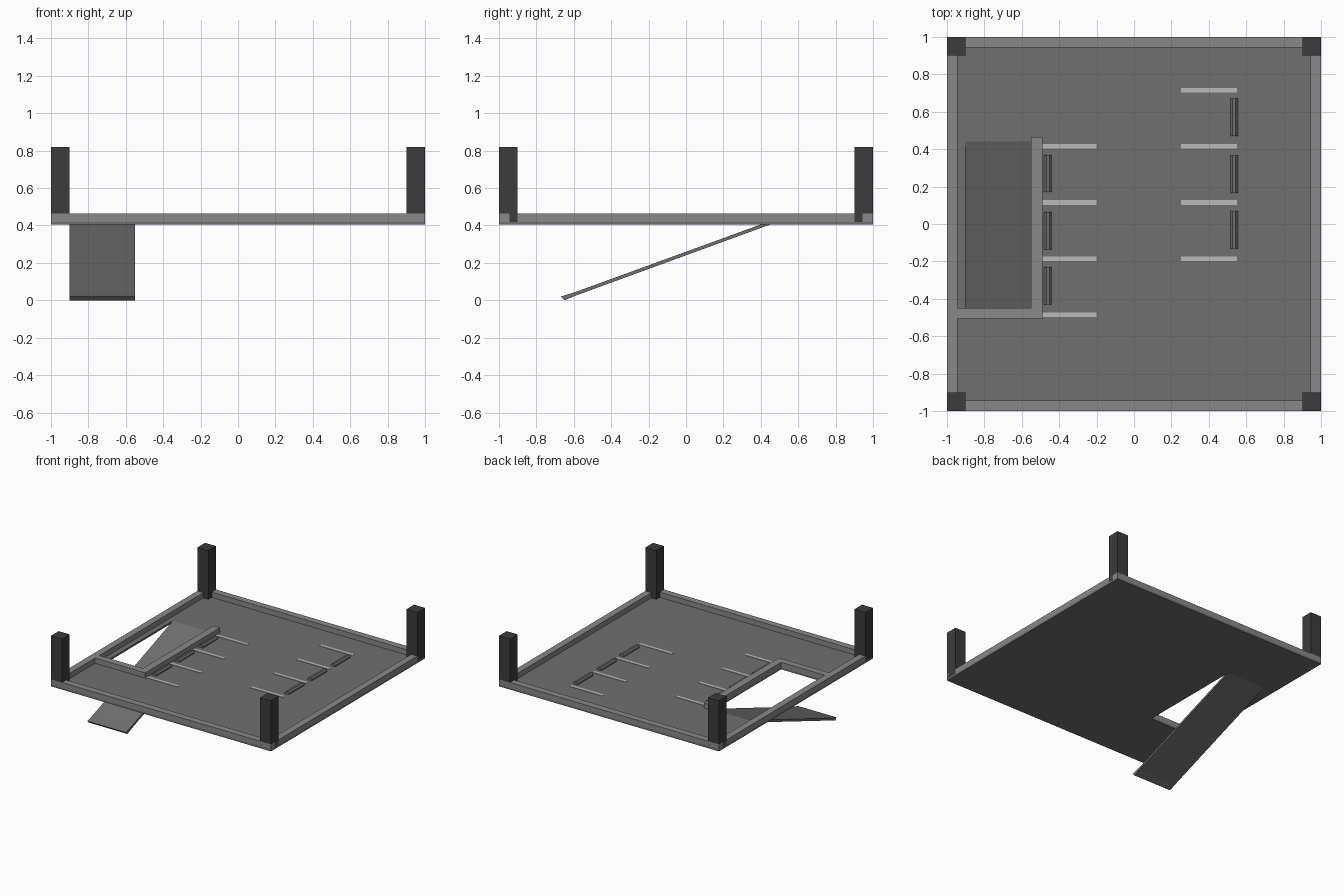
import bpy, bmesh

if "Cube" in bpy.data.objects:
    bpy.data.objects.remove(bpy.data.objects["Cube"])

DECK_Z = 0.42


def material(name, g):
    m = bpy.data.materials.new(name)
    m.diffuse_color = (g, g, g, 1)
    m.use_nodes = True
    m.node_tree.nodes["Principled BSDF"].inputs["Base Color"].default_value = m.diffuse_color
    return m


ASPHALT = material("asphalt", 0.16)
CONCRETE = material("concrete", 0.25)
DARK = material("dark_concrete", 0.045)
PAINT = material("line_paint", 0.5)


def finish(name, bm, mat):
    bmesh.ops.recalc_face_normals(bm, faces=bm.faces)
    me = bpy.data.meshes.new(name)
    bm.to_mesh(me)
    bm.free()
    me.materials.append(mat)
    ob = bpy.data.objects.new(name, me)
    bpy.context.collection.objects.link(ob)
    return ob


def prism(name, points, offset, mat):
    """Extrude a closed 3D outline along an offset vector."""
    bm = bmesh.new()
    face = bm.faces.new([bm.verts.new(p) for p in points])
    ext = bmesh.ops.extrude_face_region(bm, geom=[face], use_keep_orig=True)
    verts = [g for g in ext["geom"] if isinstance(g, bmesh.types.BMVert)]
    bmesh.ops.translate(bm, verts=verts, vec=offset)
    return finish(name, bm, mat)


def box(name, x0, x1, y0, y1, z0, z1, mat):
    pts = [(x0, y0, z0), (x1, y0, z0), (x1, y1, z0), (x0, y1, z0)]
    return prism(name, pts, (0, 0, z1 - z0), mat)


# Deck slab with a rectangular ramp opening
xs, ys = (-1, -0.9, -0.55, 1), (-1, -0.45, 0.45, 1)
bm = bmesh.new()
grid = [[bm.verts.new((x, y, 0.405)) for y in ys] for x in xs]
cells = [bm.faces.new((grid[i][j], grid[i + 1][j], grid[i + 1][j + 1], grid[i][j + 1]))
         for i in range(3) for j in range(3) if (i, j) != (1, 1)]
ext = bmesh.ops.extrude_face_region(bm, geom=cells, use_keep_orig=True)
bmesh.ops.translate(bm, vec=(0, 0, DECK_Z - 0.405),
                    verts=[g for g in ext["geom"] if isinstance(g, bmesh.types.BMVert)])
finish("deck", bm, ASPHALT)

# Ramp down to the ground, with a flatter toe
ramp = [(-0.67, 0.02), (-0.65, 0.0), (-0.59, 0.025), (0.45, 0.405),
        (0.45, DECK_Z), (0.44, DECK_Z), (-0.595, 0.043)]
prism("ramp", [(-0.9, y, z) for y, z in ramp], (0.35, 0, 0), ASPHALT)

# Perimeter curbs and corner posts
W, TOP = 0.055, 0.463
for s, side in ((-1, "front"), (1, "back")):
    y0, y1 = sorted((s, s * (1 - W)))
    box(side + "_curb", -1, 1, y0, y1, DECK_Z, TOP, CONCRETE)
    for t, hand in ((-1, "left"), (1, "right")):
        px, py = sorted((t, t * 0.9)), sorted((s, s * 0.9))
        box(f"{side}_{hand}_post", *px, *py, DECK_Z, 0.82, DARK)
for t, hand in ((-1, "left"), (1, "right")):
    x0, x1 = sorted((t, t * (1 - W)))
    box(hand + "_curb", x0, x1, -1 + W, 1 - W, DECK_Z, TOP, CONCRETE)

# L-shaped curb around the ramp opening
ell = [(-0.945, -0.505), (-0.49, -0.505), (-0.49, 0.465),
       (-0.55, 0.465), (-0.55, -0.45), (-0.945, -0.45)]
prism("ramp_curb", [(x, y, DECK_Z) for x, y in ell], (0, 0, TOP - DECK_Z), CONCRETE)

# Parking bays: painted lines and wheel stops
stop = [(-0.02, 0), (0.02, 0), (0.02, 0.008), (0.008, 0.022), (-0.008, 0.022), (-0.02, 0.008)]
for hand, x0, x1, first, sx, stops in (
        ("left", -0.49, -0.2, -0.485, -0.46, (-0.33, -0.035, 0.27)),
        ("right", 0.25, 0.55, -0.185, 0.535, (-0.03, 0.265, 0.57))):
    for i in range(4):
        y = first + 0.3 * i
        box(f"{hand}_bay_line_{i + 1}", x0, x1, y - 0.0125, y + 0.0125,
            DECK_Z, DECK_Z + 0.003, PAINT)
    for i, y in enumerate(stops):
        prism(f"{hand}_wheel_stop_{i + 1}",
              [(sx + x, y - 0.1, DECK_Z + z) for x, z in stop], (0, 0.2, 0), ASPHALT)
